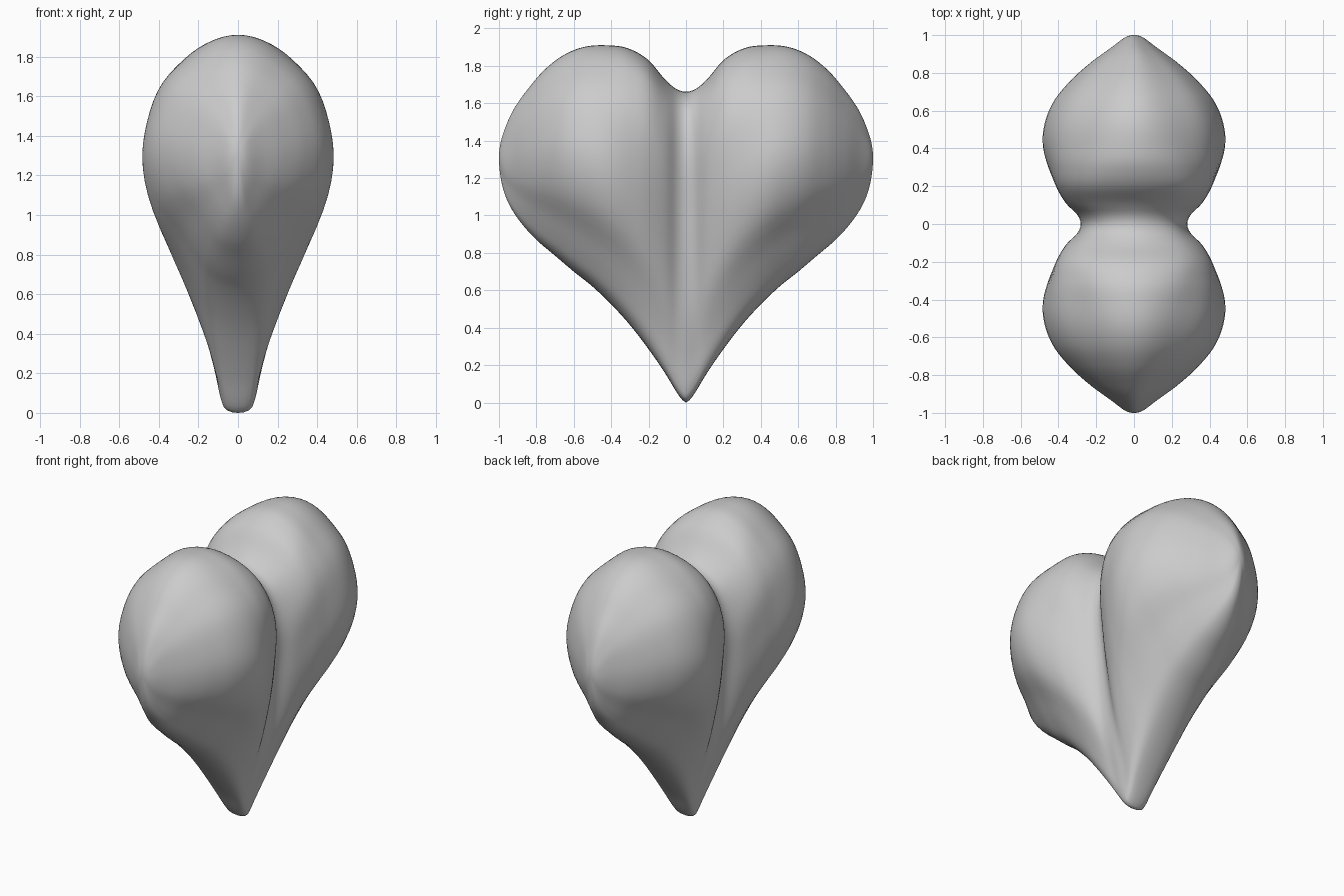
import bpy, bmesh, math

if "Cube" in bpy.data.objects:
    bpy.data.objects.remove(bpy.data.objects["Cube"])


def smooth_curve(keys, warp):
    """Return a smooth Hermite interpolation through (position, value) keys."""
    xs = [warp(k[0]) for k in keys]
    vs = [k[1] for k in keys]
    n = len(xs)
    d = [(vs[i + 1] - vs[i]) / (xs[i + 1] - xs[i]) for i in range(n - 1)]
    m = [d[0]] + [(d[i - 1] * (xs[i + 1] - xs[i]) + d[i] * (xs[i] - xs[i - 1]))
                  / (xs[i + 1] - xs[i - 1]) for i in range(1, n - 1)] + [d[-1]]

    def value(p):
        x = warp(p)
        i = 0
        while i < n - 2 and x > xs[i + 1]:
            i += 1
        h = xs[i + 1] - xs[i]
        t = (x - xs[i]) / h
        return (vs[i] * (2*t**3 - 3*t*t + 1) + m[i] * h * (t**3 - 2*t*t + t)
                + vs[i + 1] * (3*t*t - 2*t**3) + m[i + 1] * h * (t**3 - t*t))
    return value


def by_sine(y):
    return math.asin(max(-1, min(1, y)))


def by_angle(t):
    return math.acos(max(-1, min(1, 1 - 2 * t)))


# Outline curves over y: upper edge, lower edge and half thickness
top = smooth_curve([(-.05, 1.675), (0, 1.662), (.05, 1.675), (.1, 1.715), (.2, 1.83),
                    (.3, 1.89), (.43, 1.91), (.55, 1.90), (.65, 1.86), (.75, 1.785),
                    (.85, 1.67), (.92, 1.57), (.97, 1.46), (1, 1.31)], by_sine)
bottom = smooth_curve([(-.02, .014), (0, 0), (.02, .014), (.05, .055), (.1, .138),
                       (.2, .285), (.3, .415), (.4, .525), (.5, .62), (.6, .70),
                       (.7, .785), (.8, .87), (.9, .985), (.96, 1.09), (1, 1.31)], by_sine)
width = smooth_curve([(-.05, .30), (0, .28), (.05, .30), (.1, .355), (.2, .43),
                      (.3, .47), (.43, .49), (.55, .47), (.65, .425), (.75, .345),
                      (.85, .235), (.92, .14), (1, 0)], by_sine)
# Section shapes over relative height: valley in the middle, and lobe
valley = smooth_curve([(0, 0), (.01, .22), (.038, .30), (.12, .41), (.33, .71),
                       (.6, .93), (.8, 1), (.93, .79), (1, 0)], by_angle)
lobe = smooth_curve([(0, 0), (.03, .27), (.1, .43), (.2, .61), (.33, .87), (.52, 1),
                     (.7, .91), (.81, .77), (.92, .47), (1, 0)], by_angle)

# Heart body: sections across x-z, lofted along y
ROWS, SIDES = 180, 72
bm = bmesh.new()
rings = []
for r in range(1, ROWS):
    y = math.sin(math.pi * (r / ROWS - .5))
    a = abs(y)
    lo, hi, w = bottom(a), top(a), width(a)
    blend = math.exp(-(a / .3) ** 2)
    ring = []
    for s in range(SIDES):
        ang = 2 * math.pi * s / SIDES
        t = (1 - math.cos(ang)) / 2
        side = 1 if s <= SIDES // 2 else -1
        x = side * w * (valley(t) * blend + lobe(t) * (1 - blend))
        ring.append(bm.verts.new((x, y, lo + (hi - lo) * t)))
    rings.append(ring)
for A, B in zip(rings, rings[1:]):
    for s in range(SIDES):
        n = (s + 1) % SIDES
        bm.faces.new((A[s], A[n], B[n], B[s]))
for ring, y in ((rings[0], -1), (rings[-1], 1)):
    pole = bm.verts.new((0, y, 1.31))
    for s in range(SIDES):
        bm.faces.new((ring[s], ring[(s + 1) % SIDES], pole))
bmesh.ops.recalc_face_normals(bm, faces=bm.faces)
for f in bm.faces:
    f.smooth = True
mesh = bpy.data.meshes.new("heart")
bm.to_mesh(mesh)
bm.free()
heart = bpy.data.objects.new("heart", mesh)
bpy.context.collection.objects.link(heart)
